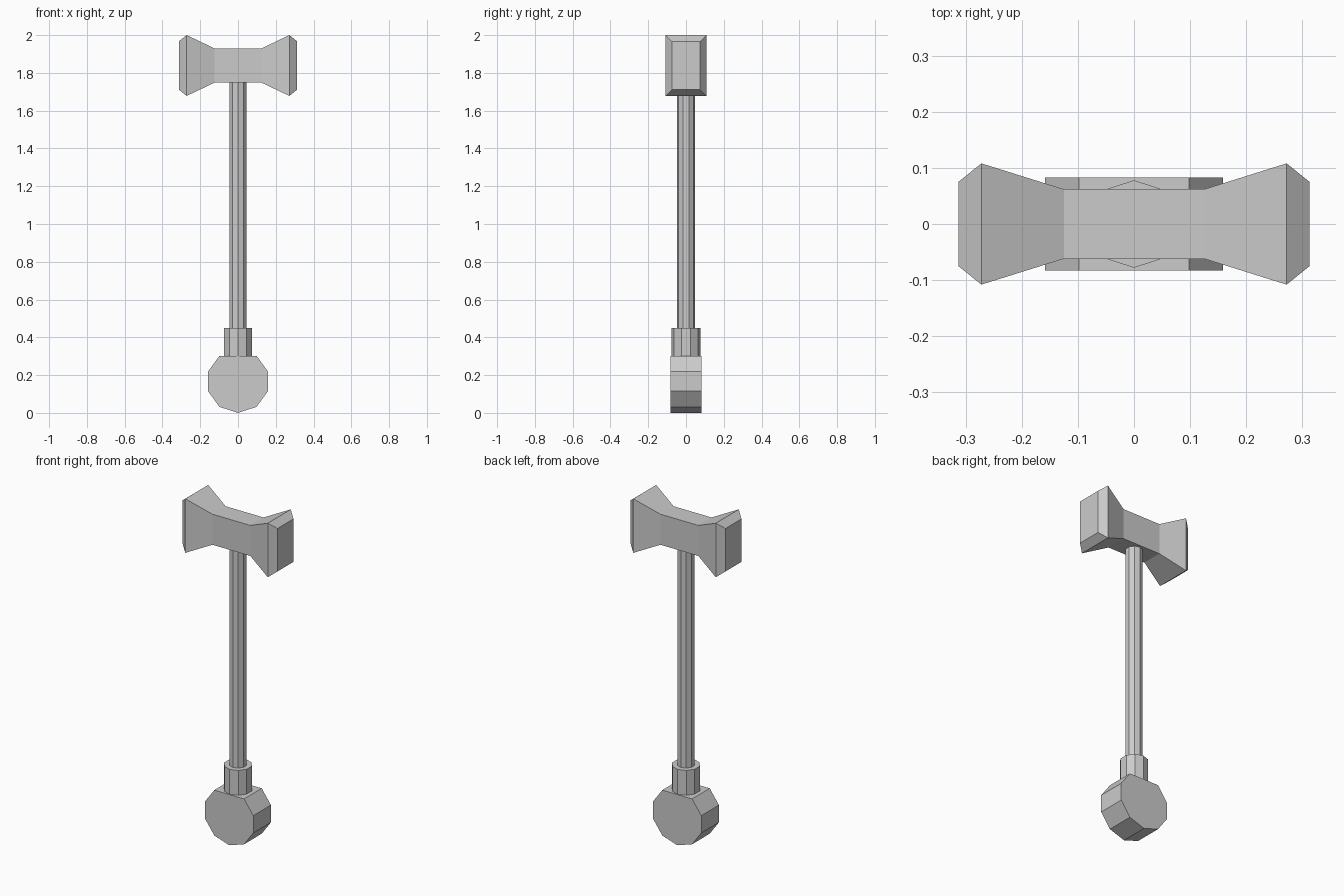
import bpy, bmesh
from math import cos, sin, pi

if "Cube" in bpy.data.objects:
    bpy.data.objects.remove(bpy.data.objects["Cube"])


def make_object(name, bm):
    bmesh.ops.recalc_face_normals(bm, faces=bm.faces)
    mesh = bpy.data.meshes.new(name)
    bm.to_mesh(mesh)
    bm.free()
    obj = bpy.data.objects.new(name, mesh)
    bpy.context.collection.objects.link(obj)
    return obj


def loft(name, rings):
    """Join a row of equal-sized point rings and cap both ends."""
    bm = bmesh.new()
    rows = [[bm.verts.new(p) for p in ring] for ring in rings]
    n = len(rows[0])
    for a, b in zip(rows, rows[1:]):
        for i in range(n):
            j = (i + 1) % n
            bm.faces.new((a[i], a[j], b[j], b[i]))
    bm.faces.new(rows[0])
    bm.faces.new(rows[-1])
    return make_object(name, bm)


def decagon(radius):
    angles = [pi / 2 + i * pi / 5 for i in range(10)]
    return [(radius * cos(a), radius * sin(a)) for a in angles]


def upright(name, radius, z0, z1):
    return loft(name, [[(x, y, z) for x, y in decagon(radius)] for z in (z0, z1)])


# Ten-sided pommel lying along y, its top corner cut flat under the collar
POMMEL_R = 0.167
profile = [(x, POMMEL_R + z) for x, z in decagon(POMMEL_R)[1:]]
loft("pommel", [[(x, y, z) for x, z in profile] for y in (-0.083, 0.083)])

# Collar and shaft
upright("collar", 0.078, 0.30, 0.45)
upright("shaft", 0.048, 0.45, 1.755)

# Double-faced hammer head: rectangular sections (x, half depth, half height)
HEAD_Z = 1.839
half = [(0.125, 0.062, 0.091), (0.272, 0.108, 0.161), (0.313, 0.075, 0.128)]
sections = [(-x, d, h) for x, d, h in reversed(half)] + half
loft("hammer_head", [
    [(x, sy * d, HEAD_Z + sz * h) for sy, sz in ((-1, -1), (1, -1), (1, 1), (-1, 1))]
    for x, d, h in sections
])
